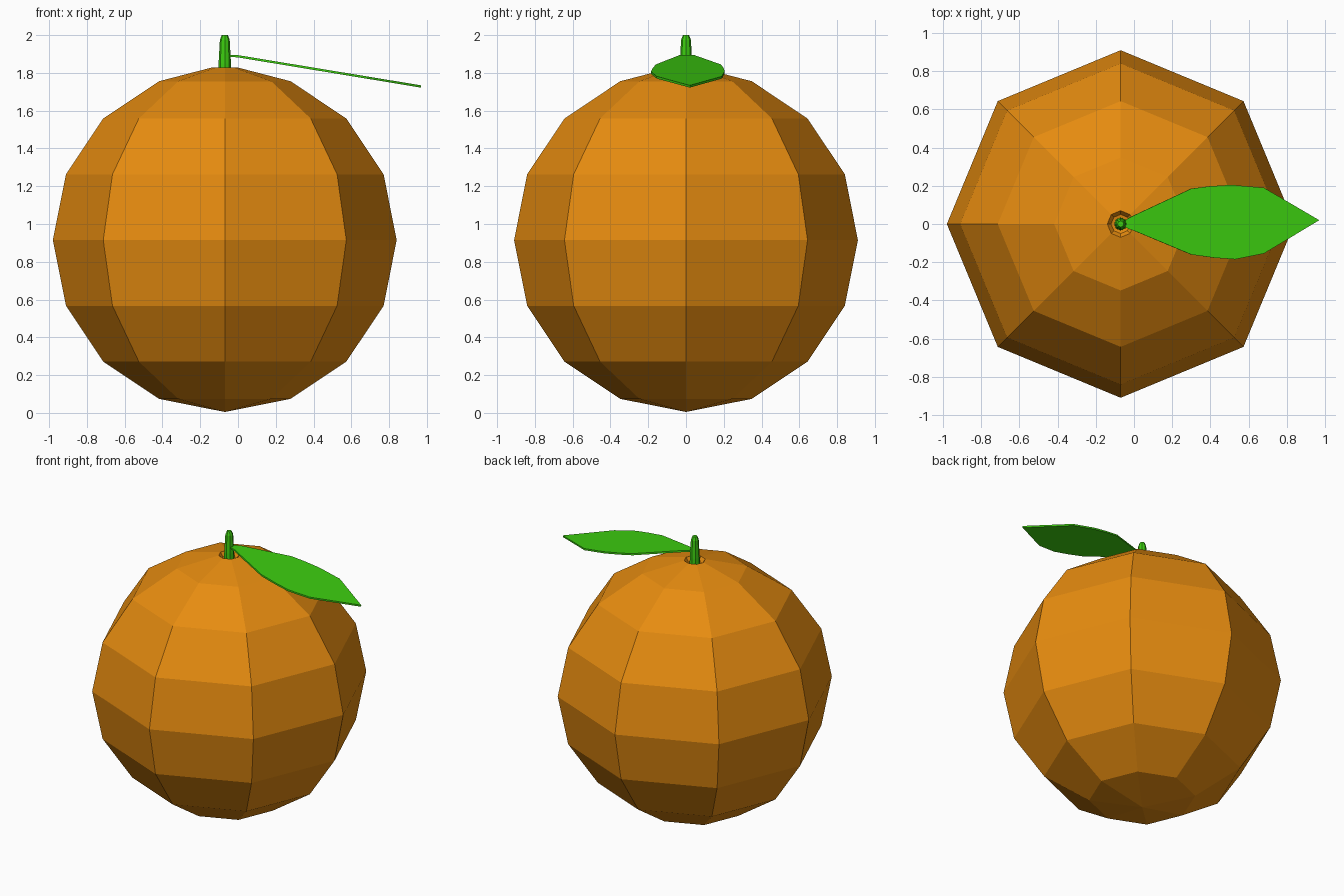
import bpy, bmesh, math

if "Cube" in bpy.data.objects:
    bpy.data.objects.remove(bpy.data.objects["Cube"])

CX = -0.07  # fruit axis


def material(name, rgb):
    m = bpy.data.materials.new(name)
    m.diffuse_color = (*rgb, 1)
    m.use_nodes = True
    m.node_tree.nodes["Principled BSDF"].inputs["Base Color"].default_value = m.diffuse_color
    return m


orange = material("orange peel", (0.79, 0.26, 0.005))
green = material("leaf green", (0.045, 0.61, 0.005))


def finish(bm, name, mat):
    bmesh.ops.recalc_face_normals(bm, faces=bm.faces)
    me = bpy.data.meshes.new(name)
    bm.to_mesh(me)
    bm.free()
    me.materials.append(mat)
    ob = bpy.data.objects.new(name, me)
    bpy.context.collection.objects.link(ob)
    return ob


def lathe(name, profile, mat, sides=8):
    """Closed turned shape; a radius of 0 makes a pole."""
    bm = bmesh.new()
    rings = []
    for r, z in profile:
        n = sides if r else 1
        rings.append([bm.verts.new((CX + r * math.cos(math.tau * i / sides),
                                    r * math.sin(math.tau * i / sides), z)) for i in range(n)])
    for a, b in zip(rings, rings[1:]):
        for i in range(sides):
            j = (i + 1) % sides
            quad = [a[i % len(a)], a[j % len(a)], b[j % len(b)], b[i % len(b)]]
            bm.faces.new(list(dict.fromkeys(quad)))
    return finish(bm, name, mat)


# Fruit: eight-sided ball with a small dimple at the top
R, CZ = 0.91, 0.915
ball = [(0, CZ - R)]
for k in range(1, 8):
    a = math.pi * k / 8
    ball.append((R * math.sin(a), CZ - R * math.cos(a)))
lathe("fruit", ball + [(0.07, 1.828), (0.05, 1.80), (0, 1.79)], orange)

# Stem: tapered, with a rounded-off tip
lathe("stem", [(0, 1.78), (0.034, 1.78), (0.033, 1.85), (0.026, 1.975), (0.016, 2.0), (0, 2.0)], green)

# Leaf: thin sloping plate with a short stalk
outline = [(-0.06, 0.008), (-0.03, 0.03), (0.0, 0.045), (0.30, 0.185), (0.40, 0.198), (0.51, 0.205),
           (0.68, 0.19), (0.97, 0.02), (0.68, -0.155), (0.53, -0.185), (0.42, -0.177), (0.30, -0.16),
           (0.0, -0.035), (-0.03, -0.025), (-0.06, -0.008)]
bm = bmesh.new()
face = bm.faces.new([bm.verts.new((x, y, 1.894 - 0.165 * max(x, -0.01))) for x, y in outline])
bmesh.ops.triangulate(bm, faces=[face])
ob = finish(bm, "leaf", green)
if ob.data.polygons[0].normal.z < 0:
    ob.data.flip_normals()
solid = ob.modifiers.new("thickness", "SOLIDIFY")
solid.thickness = 0.012
solid.offset = -1
